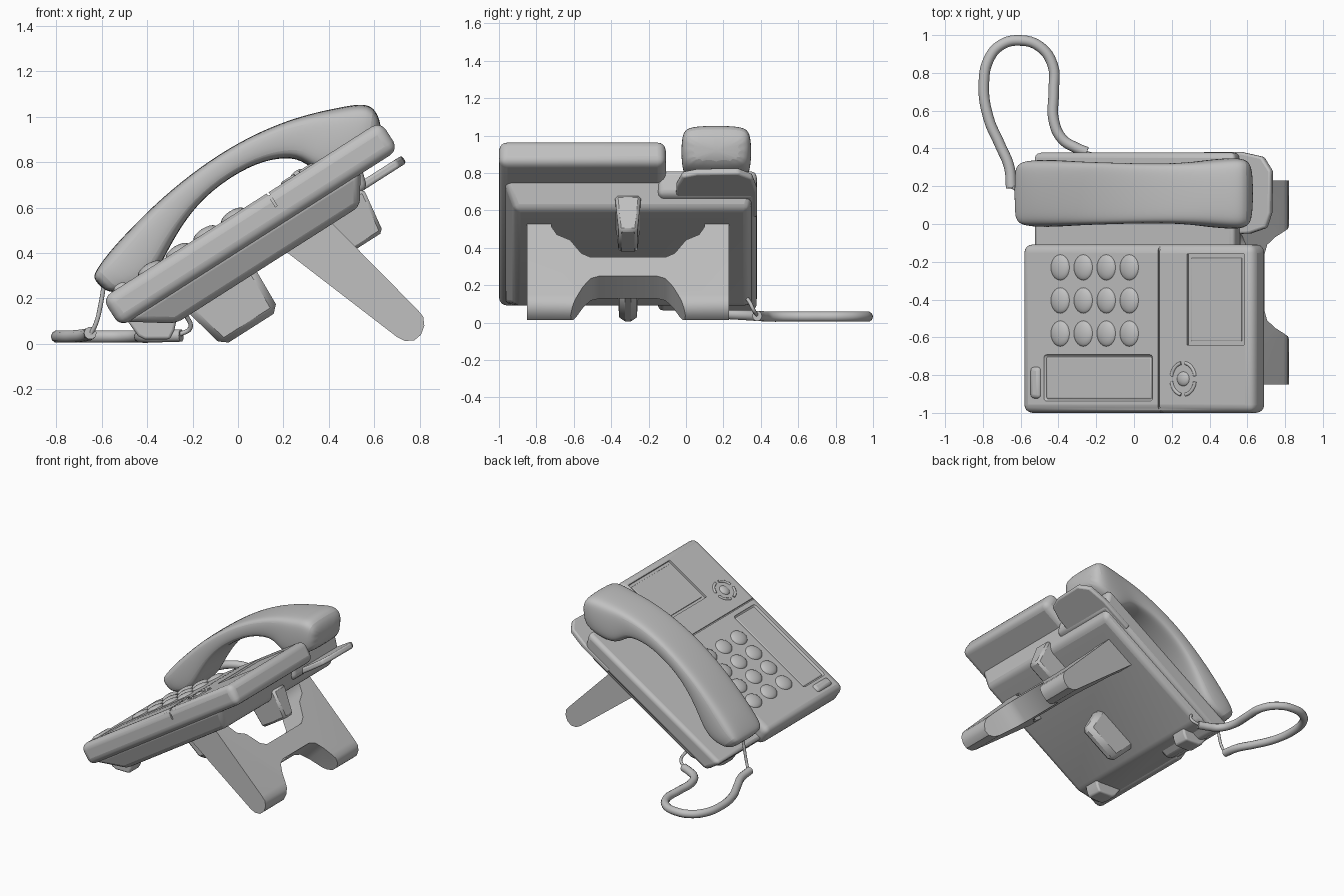
import bpy, bmesh, math
from mathutils import Matrix, Vector

if "Cube" in bpy.data.objects:
    bpy.data.objects.remove(bpy.data.objects["Cube"])

grey = bpy.data.materials.new("plain grey")
grey.use_nodes = True
grey.diffuse_color = (0.53, 0.53, 0.53, 1)
grey.node_tree.nodes["Principled BSDF"].inputs["Base Color"].default_value = grey.diffuse_color

# Tilted frame of the desk unit: u up the slope, v along y, w out of the face
TILT = math.radians(32.5)
U = Vector((math.cos(TILT), 0, math.sin(TILT)))
W = Vector((-math.sin(TILT), 0, math.cos(TILT)))
X, Y, Z = (Vector(r) for r in Matrix.Identity(3))
ORIGIN = Vector((-0.58, 0, 0.2))
FRAME = Matrix.Translation(ORIGIN) @ Matrix.Rotation(-TILT, 4, 'Y')


def smooth(ob, angle=35):
    for o in bpy.context.selected_objects:
        o.select_set(False)
    bpy.context.view_layer.objects.active = ob
    ob.select_set(True)
    bpy.ops.object.shade_smooth_by_angle(angle=math.radians(angle))


def finish(name, bm, matrix=None, bevel=0, segments=3, levels=0):
    bmesh.ops.recalc_face_normals(bm, faces=bm.faces)
    mesh = bpy.data.meshes.new(name)
    bm.to_mesh(mesh)
    bm.free()
    ob = bpy.data.objects.new(name, mesh)
    bpy.context.collection.objects.link(ob)
    mesh.materials.append(grey)
    if matrix:
        ob.matrix_world = matrix
    if bevel:
        mod = ob.modifiers.new("round", 'BEVEL')
        mod.width, mod.segments = bevel, segments
    if levels:
        mod = ob.modifiers.new("soften", 'SUBSURF')
        mod.levels = mod.render_levels = levels
    smooth(ob)
    return ob


def box(name, u, v, w, inset=(0, 0, 0, 0), bevel=0, segments=3):
    """Box in the tilted frame; inset pulls in the bottom at u0, u1, v0, v1."""
    bm = bmesh.new()
    a, b, c, d = inset
    top = [(u[0], v[0]), (u[1], v[0]), (u[1], v[1]), (u[0], v[1])]
    low = [(u[0] + a, v[0] + c), (u[1] - b, v[0] + c), (u[1] - b, v[1] - d), (u[0] + a, v[1] - d)]
    loft(bm, [[(*p, w[0]) for p in low], [(*p, w[1]) for p in top]])
    return finish(name, bm, FRAME, bevel, segments)


def loft(bm, rings):
    rows = [[bm.verts.new(p) for p in ring] for ring in rings]
    n = len(rows[0])
    for r, s in zip(rows, rows[1:]):
        for i in range(n):
            bm.faces.new((r[i], r[(i + 1) % n], s[(i + 1) % n], s[i]))
    bm.faces.new(rows[0])
    bm.faces.new(rows[-1])


def prism(name, pts, a, b, e, ends, origin=Vector(), bevel=0):
    bm = bmesh.new()
    loft(bm, [[origin + a * p + b * q + e * t for p, q in pts] for t in ends])
    return finish(name, bm, None, bevel)


def cut(ob, cutters):
    for c in cutters:
        mod = ob.modifiers.new("cut", 'BOOLEAN')
        mod.object, mod.operation, mod.solver = c, 'DIFFERENCE', 'EXACT'
    bpy.context.view_layer.update()
    mesh = bpy.data.meshes.new_from_object(ob.evaluated_get(bpy.context.evaluated_depsgraph_get()))
    ob.modifiers.clear()
    ob.data = mesh
    for c in cutters:
        bpy.data.objects.remove(c)
    smooth(ob)


def dome(name, u, v, size, w=0.005):
    bm = bmesh.new()
    bmesh.ops.create_uvsphere(bm, u_segments=20, v_segments=10, radius=1)
    return finish(name, bm, FRAME @ Matrix.Translation((u, v, w)) @ Matrix.Diagonal((*size, 1)))


def tube(name, pts, radius, matrix=None):
    cu = bpy.data.curves.new(name, 'CURVE')
    cu.dimensions, cu.bevel_depth, cu.bevel_resolution = '3D', radius, 3
    cu.use_fill_caps, cu.resolution_u = True, 6
    sp = cu.splines.new('BEZIER')
    sp.bezier_points.add(len(pts) - 1)
    for bp, p in zip(sp.bezier_points, pts):
        bp.co = p
        bp.handle_left_type = bp.handle_right_type = 'AUTO'
    cu.materials.append(grey)
    ob = bpy.data.objects.new(name, cu)
    bpy.context.collection.objects.link(ob)
    if matrix:
        ob.matrix_world = matrix


# Keypad slab with screen recess, note recess and seam groove
slab = box("keypad_slab", (-0.015, 1.437), (-1, -0.108), (-0.14, 0.01), bevel=0.045, segments=4)
cut(slab, [box("screen_cutter", (1.027, 1.383), (-0.64, -0.16), (-0.006, 0.1)),
           box("note_cutter", (0.126, 0.813), (-0.94, -0.69), (-0.002, 0.1), bevel=0.02),
           box("seam_cutter", (0.844, 0.854), (-1.1, 0), (-0.002, 0.1)),
           box("seam_end_cutter", (0.844, 0.854), (-1.1, -0.99), (-0.06, 0.1))])
box("screen_glass", (1.047, 1.363), (-0.62, -0.18), (-0.03, 0.0), bevel=0.004)
box("note_card", (0.136, 0.803), (-0.93, -0.7), (-0.03, 0.004), bevel=0.012)

# Underside tray, handset cradle and its end lip
box("under_tray", (0, 1.25), (-0.975, 0.375), (-0.258, -0.12), (0.2, 0.09, 0.06, 0.04), 0.03)
box("cradle", (0, 1.27), (-0.15, 0.38), (-0.21, -0.075), (0.06, 0.04, 0, 0.005), 0.03)
prism("cradle_lip", [(1.0, -0.06), (1.3, -0.05), (1.4, -0.02), (1.43, 0.06), (1.435, 0.28),
                     (1.38, 0.355), (1.25, 0.38), (1.0, 0.38)],
      U, Y, W, (-0.207, -0.168), ORIGIN, 0.012)

# Keys and side button
for col in range(4):
    for row in range(3):
        dome("key", 0.231 + 0.1445 * col, -0.23 - 0.175 * row, (0.06, 0.07, 0.026))
box("side_button", (0.045, 0.11), (-0.925, -0.755), (-0.02, 0.025), bevel=0.022)

# Navigation dial: centre button and four arcs
dome("dial_button", 1.003, -0.82, (0.04, 0.04, 0.02))
for k in range(4):
    arc = [math.radians(90 * k + 10 + 14 * i) for i in range(6)]
    tube("dial_arc", [(1.003 + 0.075 * math.cos(t), -0.82 + 0.085 * math.sin(t), 0.008)
                      for t in arc], 0.01, FRAME)

# Handset: rounded sections from mouthpiece to earpiece (outer x z, inner x z, half width)
stations = [(-0.637, 0.285, -0.59, 0.235, 0.13), (-0.63, 0.32, -0.53, 0.22, 0.175),
            (-0.56, 0.415, -0.38, 0.265, 0.18), (-0.475, 0.505, -0.31, 0.41, 0.177),
            (-0.34, 0.64, -0.23, 0.55, 0.17), (-0.167, 0.78, -0.12, 0.675, 0.165),
            (0.01, 0.893, 0.05, 0.785, 0.16), (0.185, 0.973, 0.18, 0.82, 0.16),
            (0.33, 1.017, 0.28, 0.815, 0.167), (0.43, 1.038, 0.36, 0.735, 0.18),
            (0.54, 1.06, 0.48, 0.765, 0.19), (0.6, 1.045, 0.56, 0.8, 0.187),
            (0.63, 0.97, 0.635, 0.87, 0.15)]


def squircle(t):
    return math.copysign(abs(t) ** 0.45, t) if abs(t) > 1e-6 else 0


rings = []
for ox, oz, ix, iz, hw in stations:
    mid, half = Vector((ox + ix, 0, oz + iz)) / 2, Vector((ox - ix, 0, oz - iz)) / 2
    rings.append([mid + half * squircle(math.cos(t)) + Y * (0.162 + hw * squircle(math.sin(t)))
                  for t in (math.tau * i / 16 for i in range(16))])
bm = bmesh.new()
loft(bm, rings)
finish("handset", bm, levels=2)

# Folding stand: rounded plate notched above and below
stand = prism("stand", [(0.18, 0.43), (0.41, 0.535), (0.79, 0.15), (0.815, 0.12), (0.82, 0.08),
                        (0.805, 0.04), (0.775, 0.015), (0.735, 0.013), (0.7, 0.03)],
              X, Z, Y, (-0.85, 0.23))
D, N = Vector((0.705, 0, -0.709)), Vector((0.709, 0, 0.705))
HINGE, MID = Vector((0.41, 0, 0.535)), -0.31


def notch(name, half):
    pts = half + [(-y, s) for y, s in reversed(half)]
    return prism(name, pts, Y, D, N, (-0.5, 0.3), HINGE + Y * MID)


cut(stand, [notch("lower_cutter", [(-0.36, 0.75), (-0.24, 0.48), (-0.2, 0.42), (-0.15, 0.4)]),
            notch("upper_cutter", [(-0.41, -0.3), (-0.41, 0.03), (-0.38, 0.09), (-0.31, 0.13),
                                   (-0.25, 0.23), (-0.2, 0.26)])])

# Hinge post, underside block and front feet
box("hinge_post", (0.96, 1.215), (-0.38, -0.24), (-0.408, -0.2), (0, 0.03, 0.02, 0.02), 0.015, 1)
box("underside_block", (0.26, 0.625), (-0.37, -0.25), (-0.453, -0.2), (0.06, 0.01, 0.015, 0.015),
    0.03, 1)
for y in (-0.78, 0.14):
    prism("front_foot", [(-0.5, 0.12), (-0.44, 0.035), (-0.41, 0.02), (-0.3, 0.02), (-0.28, 0.06),
                         (-0.26, 0.16)], X, Z, Y, (y - 0.06, y + 0.06), bevel=0.012)

# Cord lying behind, with thin wires into the handset and the base
path = [(-0.65, 0.19), (-0.66, 0.3), (-0.71, 0.42), (-0.77, 0.56), (-0.795, 0.74), (-0.765, 0.88),
        (-0.7, 0.95), (-0.61, 0.972), (-0.5, 0.94), (-0.43, 0.84), (-0.425, 0.7), (-0.425, 0.55),
        (-0.38, 0.45), (-0.31, 0.405), (-0.25, 0.38)]
tube("cord", [(x, y, 0.032 + 0.06 * max(0, 0.45 - y)) for x, y in path], 0.028)
tube("handset_wire", [(-0.65, 0.2, 0.04), (-0.625, 0.185, 0.09), (-0.605, 0.18, 0.17),
                      (-0.59, 0.18, 0.26)], 0.01)
tube("base_wire", [(-0.26, 0.38, 0.04), (-0.21, 0.36, 0.07), (-0.22, 0.34, 0.11),
                   (-0.27, 0.3, 0.16)], 0.01)
